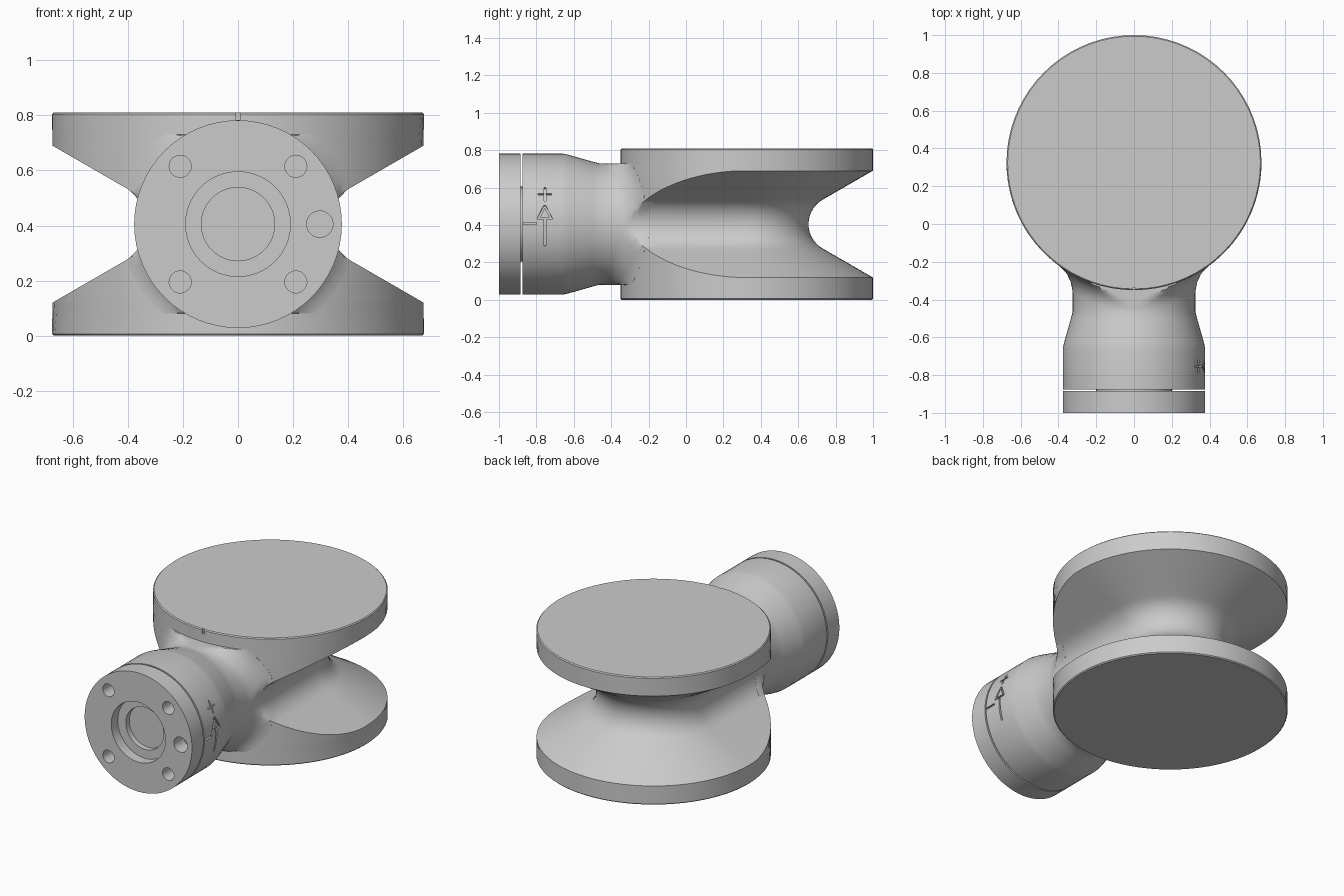
import bpy, bmesh
from math import sin, cos, pi, sqrt, acos, radians

if "Cube" in bpy.data.objects:
    bpy.data.objects.remove(bpy.data.objects["Cube"])

R, CY, CZ = 0.675, 0.325, 0.405      # drum radius, drum centre y, mid height
W0, RHO = 0.33, 0.15                 # groove floor half-width, groove fillet


def groove_w(dz):
    """Half-width of the grooved drum at a distance dz from mid height."""
    dz = abs(dz)
    if dz < RHO * sin(pi / 3):
        return W0 + RHO - sqrt(RHO * RHO - dz * dz)
    return min(R, W0 + RHO / 2 + (dz - RHO * sin(pi / 3)) * sqrt(3))


def loft(name, rings):
    bm = bmesh.new()
    vs = [[bm.verts.new(p) for p in ring] for ring in rings]
    n = len(vs[0])
    for a, b in zip(vs, vs[1:]):
        for i in range(n):
            j = (i + 1) % n
            bm.faces.new((a[i], a[j], b[j], b[i]))
    bm.faces.new(vs[0])
    bm.faces.new(vs[-1])
    bmesh.ops.remove_doubles(bm, verts=bm.verts, dist=1e-5)
    bmesh.ops.recalc_face_normals(bm, faces=bm.faces)
    return to_object(name, bm)


def to_object(name, bm):
    me = bpy.data.meshes.new(name)
    bm.to_mesh(me)
    bm.free()
    ob = bpy.data.objects.new(name, me)
    bpy.context.collection.objects.link(ob)
    return ob


def cut(target, cutter):
    cutter.hide_render = True
    cutter.hide_set(True)
    m = target.modifiers.new("cut", 'BOOLEAN')
    m.operation, m.object, m.solver, m.use_self = 'DIFFERENCE', cutter, 'EXACT', True


def smooth(ob):
    bpy.ops.object.select_all(action='DESELECT')
    ob.select_set(True)
    bpy.context.view_layer.objects.active = ob
    for m in list(ob.modifiers):
        bpy.ops.object.modifier_apply(modifier=m.name)
    bpy.ops.object.shade_smooth_by_angle(angle=radians(25))


# Drum with a U-shaped groove: round at the back, straight towards the neck
def drum_ring(z, w, r):
    pts = [(w * cos(pi * i / 36), CY + w * sin(pi * i / 36), z) for i in range(37)]
    phi = acos(min(1, w / r))
    for i in range(37):
        a = pi + phi + (pi - 2 * phi) * i / 36
        pts.append((r * cos(a), CY + r * sin(a), z))
    return pts


edge = 0.285
low = RHO * sin(pi / 3)
offsets = [edge - (edge - low) * (i / 12) ** 2 for i in range(13)]
offsets += [RHO * sin(pi / 3 * (1 - i / 7)) for i in range(1, 8)]
half = [(CZ, R - 0.006), (CZ - 0.006, R)] + [(d, R) for d in offsets]
levels = [(-d, r) for d, r in half] + [(d, r) for d, r in reversed(half[:-1])]
drum = loft("grooved_drum", [drum_ring(CZ + d, min(r, groove_w(d)), r) for d, r in levels])

# Index notch on the front rim
bm = bmesh.new()
bmesh.ops.create_cube(bm, size=1)
for v in bm.verts:
    v.co.x *= 0.016
    v.co.y = v.co.y * 0.03 - 0.355
    v.co.z = v.co.z * 0.06 + 0.813
cut(drum, to_object("rim_notch_cutter", bm))

# Flanged neck with stepped bore, narrow joint gap and taper
N = 64
profile = [(-0.90, 0.133), (-0.935, 0.133), (-0.935, 0.19), (-1, 0.19), (-1, 0.377),
           (-0.885, 0.377), (-0.885, 0.2), (-0.875, 0.2), (-0.875, 0.377),
           (-0.66, 0.377), (-0.63, 0.371), (-0.50, 0.334), (-0.465, 0.325)]
rings = [[(r * cos(2 * pi * i / N), y, CZ + r * sin(2 * pi * i / N)) for i in range(N)]
         for y, r in profile]

# Fillet flaring from the neck onto the drum
F = 0.1
for k in range(10):
    t = pi / 2 * min(k, 8) / 8
    ring = []
    for i in range(N):
        a, r = 2 * pi * i / N, 0.325 + F * (1 - cos(t))
        dz = max(-0.325, min(0.325, r * sin(a)))
        w = groove_w(dz)
        x = max(-w, min(w, r * cos(a)))
        y = CY - sqrt(R * R - x * x) - F * (1 - sin(t)) + (0.05 if k == 9 else 0)
        ring.append((x, y, CZ + dz))
    rings.append(ring)
neck = loft("flanged_neck", rings)

# Bolt holes and locating hole in the flange
bm = bmesh.new()
holes = [(sx * 0.21, sz * 0.21, 0.04) for sx in (-1, 1) for sz in (-1, 1)] + [(0.297, 0, 0.048)]
for x, z, r in holes:
    c = bmesh.ops.create_cone(bm, cap_ends=True, segments=24, radius1=r, radius2=r, depth=0.2)
    for v in c['verts']:
        px, py, pz = v.co
        v.co = (x + px, -1 + pz, CZ + z + py)
bmesh.ops.recalc_face_normals(bm, faces=bm.faces)
cut(neck, to_object("flange_hole_cutter", bm))

# Engraved direction arrow, plus mark and index line on the neck's right side
strokes = [((-0.755, -0.12), (-0.755, -0.03)), ((-0.755, -0.035), (-0.755, 0.035)),
           ((-0.795, 0.03), (-0.715, 0.03)), ((-0.79, 0.03), (-0.755, 0.1)),
           ((-0.72, 0.03), (-0.755, 0.1)), ((-0.755, 0.125), (-0.755, 0.205)),
           ((-0.79, 0.165), (-0.72, 0.165)), ((-0.87, 0.002), (-0.80, 0.002))]
bm = bmesh.new()
for (y0, s0), (y1, s1) in strokes:
    ln = sqrt((y1 - y0) ** 2 + (s1 - s0) ** 2)
    uy, us = (y1 - y0) / ln, (s1 - s0) / ln
    box = bmesh.ops.create_cube(bm, size=1)['verts']
    for v in box:
        y = (y0 + y1) / 2 + uy * ln * v.co.x - us * 0.011 * v.co.y
        a = ((s0 + s1) / 2 + us * ln * v.co.x + uy * 0.011 * v.co.y) / 0.377
        r = 0.377 + 0.028 * v.co.z
        v.co = (r * cos(a), y, CZ + r * sin(a))
bmesh.ops.recalc_face_normals(bm, faces=bm.faces)
cut(neck, to_object("arrow_mark_cutter", bm))

smooth(drum)
smooth(neck)
